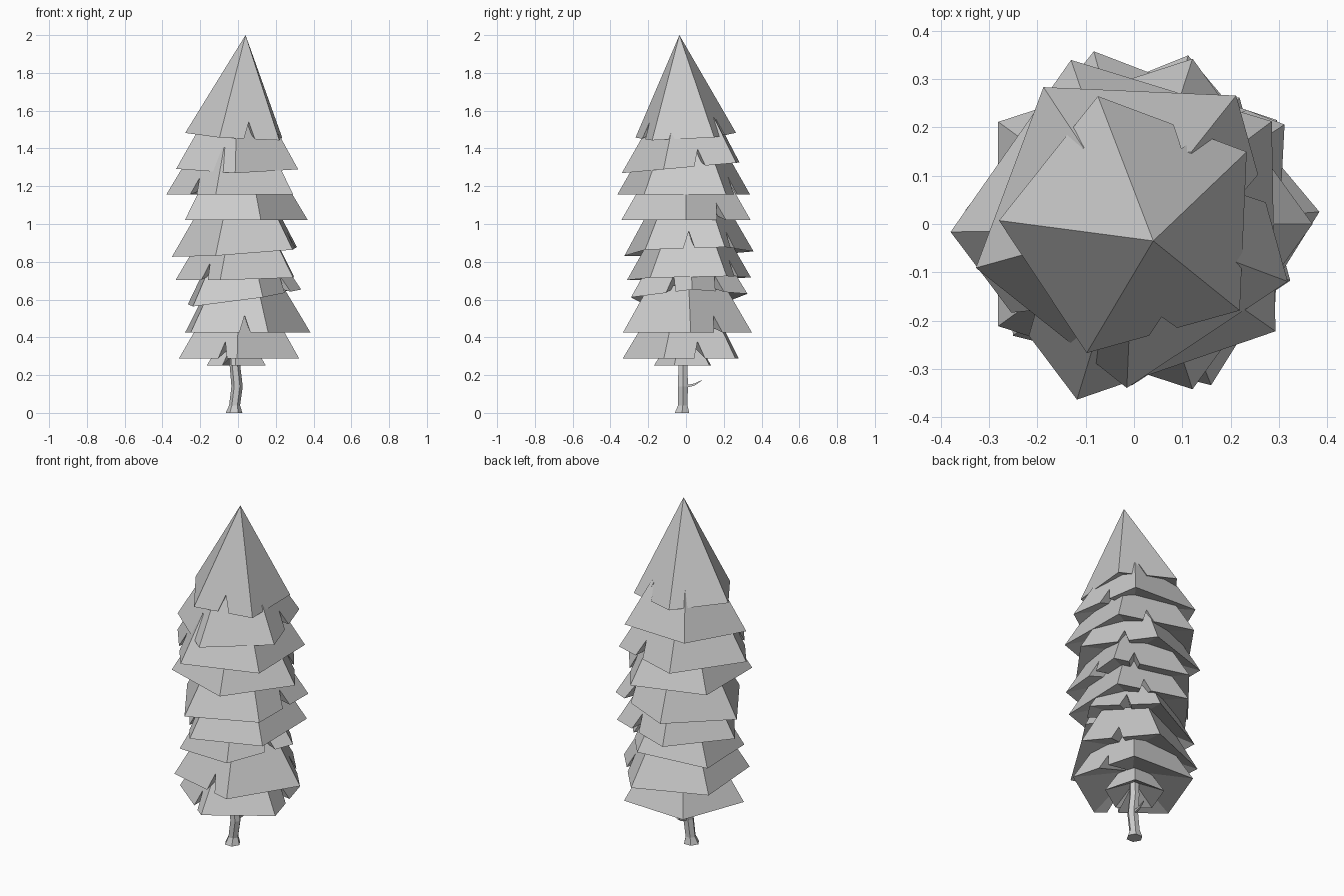
import bpy, bmesh
from math import sin, cos, radians
from mathutils import Vector

if "Cube" in bpy.data.objects:
    bpy.data.objects.remove(bpy.data.objects["Cube"], do_unlink=True)

grey = bpy.data.materials.new("plain_grey")
grey.use_nodes = True
grey.diffuse_color = (0.6, 0.6, 0.6, 1)
grey.node_tree.nodes["Principled BSDF"].inputs["Base Color"].default_value = (0.6, 0.6, 0.6, 1)

SIDES = 5


def finish(bm, name):
    bmesh.ops.recalc_face_normals(bm, faces=bm.faces)
    mesh = bpy.data.meshes.new(name)
    bm.to_mesh(mesh)
    bm.free()
    mesh.materials.append(grey)
    obj = bpy.data.objects.new(name, mesh)
    bpy.context.collection.objects.link(obj)


def tier(name, phase, radius, centre, z, tilt, notches, height=0.25, inset=0.15, apex=None):
    """Five-sided skirt with V notches in the rim and a hollowed underside."""
    bm = bmesh.new()

    def corner(i, r, lift):
        a = radians(phase + 360 / SIDES * i)
        x, y = centre[0] + r * cos(a), centre[1] + r * sin(a)
        return Vector((x, y, z + lift + tilt[0] * x + tilt[1] * y))

    low = [corner(i, radius, 0) for i in range(SIDES)]
    low_v = [bm.verts.new(p) for p in low]
    if apex:
        high = [Vector(apex)] * SIDES
        high_v = [bm.verts.new(apex)] * SIDES
    else:
        high = [corner(i, radius - inset, height) for i in range(SIDES)]
        high_v = [bm.verts.new(p) for p in high]
        bm.faces.new(high_v)
    hollow = bm.verts.new((centre[0], centre[1], z + min(0.1, height * 0.5)))

    for i in range(SIDES):
        j = (i + 1) % SIDES
        rim = [low_v[i]]
        if i in notches:
            f = notches[i]
            half = 0.03 / (low[j] - low[i]).length
            start, mid, end = (low[i].lerp(low[j], t) for t in (f - half, f, f + half))
            top = high[i].lerp(high[j], f)
            peak = mid.lerp(top, 0.09 / (top.z - mid.z))
            rim += [bm.verts.new(p) for p in (start, peak, end)]
        rim.append(low_v[j])
        upper = [high_v[j]] if apex else [high_v[j], high_v[i]]
        bm.faces.new(rim + upper)
        for a, b in zip(rim, rim[1:]):
            bm.faces.new((b, a, hollow))
    finish(bm, name)


def tube(name, rings, sides, phase, across):
    """Skin a few centre points with radii; across gives the two ring axes."""
    bm = bmesh.new()
    u, v = (Vector(d) for d in across)
    loops = []
    for point, r in rings:
        angles = [radians(phase + 360 / sides * k) for k in range(sides)]
        loops.append([bm.verts.new(Vector(point) + r * (u * cos(a) + v * sin(a))) for a in angles])
    for a, b in zip(loops, loops[1:]):
        for k in range(sides):
            n = (k + 1) % sides
            bm.faces.new((a[k], a[n], b[n], b[k]))
    bm.faces.new(loops[0])
    bm.faces.new(loops[-1])
    finish(bm, name)


# Foliage: phase, radius, centre, rim height, tilt, notches {side: position}
tier("foliage_top", 33.5, 0.28, (0, -0.005), 1.465, (-0.06, 0.05), {0: 0.4, 3: 0.5},
     apex=(0.04, -0.035, 2))
layers = [
    (51.5, 0.34, (0, 0), 1.30, (0, 0.09), {2: 0.7, 4: 0.5}),
    (37, 0.37, (-0.01, -0.01), 1.155, (0, 0), {0: 0.4, 2: 0.55}),
    (0, 0.36, (0.01, 0), 1.02, (0, 0), {0: 0.55}),
    (33, 0.36, (0.01, 0.01), 0.85, (0.07, 0.03), {0: 0.27, 4: 0.55}),
    (35.5, 0.345, (0.015, 0.015), 0.712, (0.025, 0.02), {0: 0.4, 2: 0.65}),
    (4, 0.325, (0.01, 0.01), 0.605, (0.14, 0.04), {0: 0.5, 4: 0.65}),
    (4, 0.36, (0.025, 0), 0.425, (0, 0), {0: 0.45, 3: 0.7}),
    (51.5, 0.335, (0.01, 0), 0.288, (0, 0), {2: 0.75, 4: 0.5}),
]
for n, layer in enumerate(layers):
    tier(f"foliage_layer_{n + 1}", *layer)
tier("foliage_base", 51.5, 0.165, (-0.007, -0.005), 0.25, (0, 0), {2: 0.7},
     height=0.16, inset=0.1)

# Trunk with flared foot and a slight bend
tube("trunk", [((-0.021, -0.021, 0), 0.044), ((-0.018, -0.017, 0.04), 0.029),
               ((-0.005, -0.016, 0.14), 0.03), ((-0.016, -0.016, 0.25), 0.028),
               ((-0.01, -0.01, 0.38), 0.025)], 6, 0, ((1, 0, 0), (0, 1, 0)))

# Small twig at the back of the trunk
tube("twig", [((-0.003, 0, 0.14), 0.01), ((0, 0.045, 0.15), 0.008),
              ((0.002, 0.085, 0.173), 0.002)], 4, 45, ((1, 0, 0), (0, 0, 1)))
